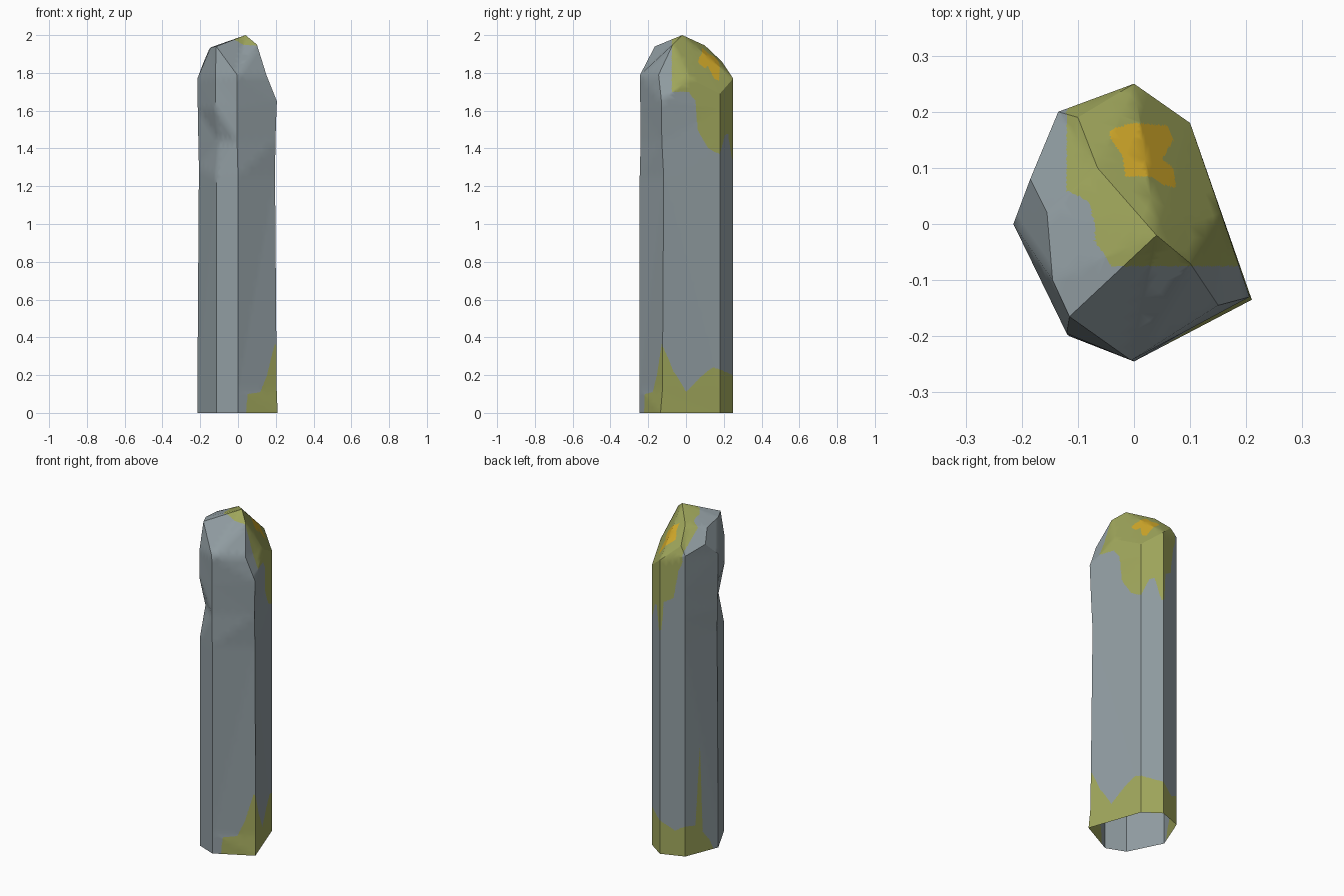
import bpy, bmesh, math

if "Cube" in bpy.data.objects:
    bpy.data.objects.remove(bpy.data.objects["Cube"])


def lerp(table, t):
    """Piecewise-linear lookup in a list of (key, value), clamped at both ends."""
    if t <= table[0][0]:
        return table[0][1]
    for (a, u), (b, v) in zip(table, table[1:]):
        if t <= b:
            return u + (v - u) * (t - a) / (b - a)
    return table[-1][1]


def inside(poly, x, y):
    hit = False
    for (ax, ay), (bx, by) in zip(poly, poly[1:] + poly[:1]):
        if (ay > y) != (by > y) and x < ax + (bx - ax) * (y - ay) / (by - ay):
            hit = not hit
    return hit


# Moss: height above ground by compass angle, lower limit of top moss, left limit on the cap
FOOT = [(-79, 0), (-77, .1), (-56, .11), (-45, .2), (-33, .37), (-20, .22), (0, .11), (30, .19),
        (52, .24), (90, .2), (110, .15), (124, .18), (139, .17), (147, .65), (152, .12), (165, .06), (172, 0)]
CROWN = [(-22, 1.70), (5, 1.70), (19, 1.65), (24, 1.5), (45, 1.4), (61, 1.37), (73, 1.47),
         (80, 1.48), (88, 1.34), (92, 1.35), (95, 1.52), (108, 1.55), (115, 1.72), (124, 1.8)]
CAP_LEFT = [(-.075, -.04), (-.03, -.07), (0, -.07), (.04, -.08), (.06, -.12), (.25, -.12)]
LICHEN = [(-.045, .165), (-.04, .15), (-.02, .12), (-.015, .085), (.03, .085), (.05, .07), (.075, .065),
          (.07, .1), (.05, .115), (.07, .15), (.06, .175), (0, .18), (-.03, .172)]


def colour_index(p):
    angle = math.degrees(math.atan2(p.y, p.x))
    if p.z > 1.7 and inside(LICHEN, p.x, p.y):
        return 2
    if p.z < 1 and p.z < lerp(FOOT, angle):
        return 1
    if p.y > -.075 and p.x > lerp(CAP_LEFT, p.y) and p.z > lerp(CROWN, angle):
        return 1
    return 0


# Seven-sided shaft: base corners, then rings with the corners that move
names = "ABCDEFG"
corners = dict(A=(.21, -.135), B=(.1, .18), C=(0, .25), D=(-.135, .2),
               E=(-.215, 0), F=(-.115, -.2), G=(0, -.245))
rings = [
    (0, {}),
    (.12, dict(A=(.205, -.125))),
    (1.25, dict(A=(.196, -.118), E=(-.207, 0, 1.3))),
    (1.44, dict(A=(.198, -.128), E=(-.21, 0), F=(-.1, -.167), G=(-.005, -.24))),
    (1.61, dict(A=(.204, -.13), E=(-.213, 0), F=(-.118, -.198), G=(-.005, -.242))),
    (1.77, dict(A=(.206, -.13, 1.65), B=(.1, .18, 1.69), D=(-.135, .2, 1.81),
                F=(-.12, -.195, 1.78), G=(-.005, -.243, 1.79))),
]
bm = bmesh.new()
loops = []
for z, moved in rings:
    loop = {}
    for n in names:
        c = moved.get(n, corners[n])
        loop[n] = bm.verts.new((c[0], c[1], c[2] if len(c) > 2 else z))
    loops.append(loop)
for lo, hi in zip(loops, loops[1:]):
    for a, b in zip(names, names[1:] + names[0]):
        bm.faces.new((lo[a], lo[b], hi[b], hi[a]))

# Broken, sloping cap
cap = dict(loops[-1])
for n, co in dict(P=(.04, -.02, 2), Q=(.1, -.07, 1.95), R=(.15, -.145, 1.79), S=(-.115, -.165, 1.94),
                  T=(-.145, -.1, 1.935), U=(-.155, .02, 1.92), V=(-.185, .08, 1.85),
                  W=(-.065, .1, 1.945), X=(-.1, .19, 1.86), Y=(.155, .02, 1.77)).items():
    cap[n] = bm.verts.new(co)
for tri in ("PQY PYB PBC PCW WCX XCD ABY RAY QRY WXD WDV WVU WUP PUT PTS "
            "DEV VEU UET TEF TFS SFG PSG PGQ QGR RGA").split():
    bm.faces.new([cap[n] for n in tri])
bmesh.ops.recalc_face_normals(bm, faces=bm.faces[:])
bmesh.ops.triangulate(bm, faces=bm.faces[:])


def split(edges):
    bmesh.ops.subdivide_edges(bm, edges=list(edges), cuts=1)
    bmesh.ops.triangulate(bm, faces=[f for f in bm.faces if len(f.verts) > 3])


# Refine evenly, then only along the colour borders
for _ in range(8):
    long_edges = [e for e in bm.edges if e.calc_length() > .05]
    if not long_edges:
        break
    split(long_edges)
for _ in range(5):
    border = set()
    for f in bm.faces:
        if len({colour_index(v.co) for v in f.verts}) > 1:
            border.update(e for e in f.edges if e.calc_length() > .007)
    if not border:
        break
    split(border)
for f in bm.faces:
    f.material_index = colour_index(f.calc_center_median())

mesh = bpy.data.meshes.new("standing_stone")
bm.to_mesh(mesh)
bm.free()
stone = bpy.data.objects.new("standing_stone", mesh)
bpy.context.collection.objects.link(stone)
for name, col in (("grey stone", (.283, .337, .361)), ("green moss", (.352, .386, .107)),
                  ("orange lichen", (.68, .42, .024))):
    m = bpy.data.materials.new(name)
    m.diffuse_color = (*col, 1)
    m.use_nodes = True
    m.node_tree.nodes["Principled BSDF"].inputs["Base Color"].default_value = m.diffuse_color
    mesh.materials.append(m)

bpy.context.view_layer.objects.active = stone
stone.select_set(True)
bpy.ops.object.shade_smooth_by_angle(angle=math.radians(30))
